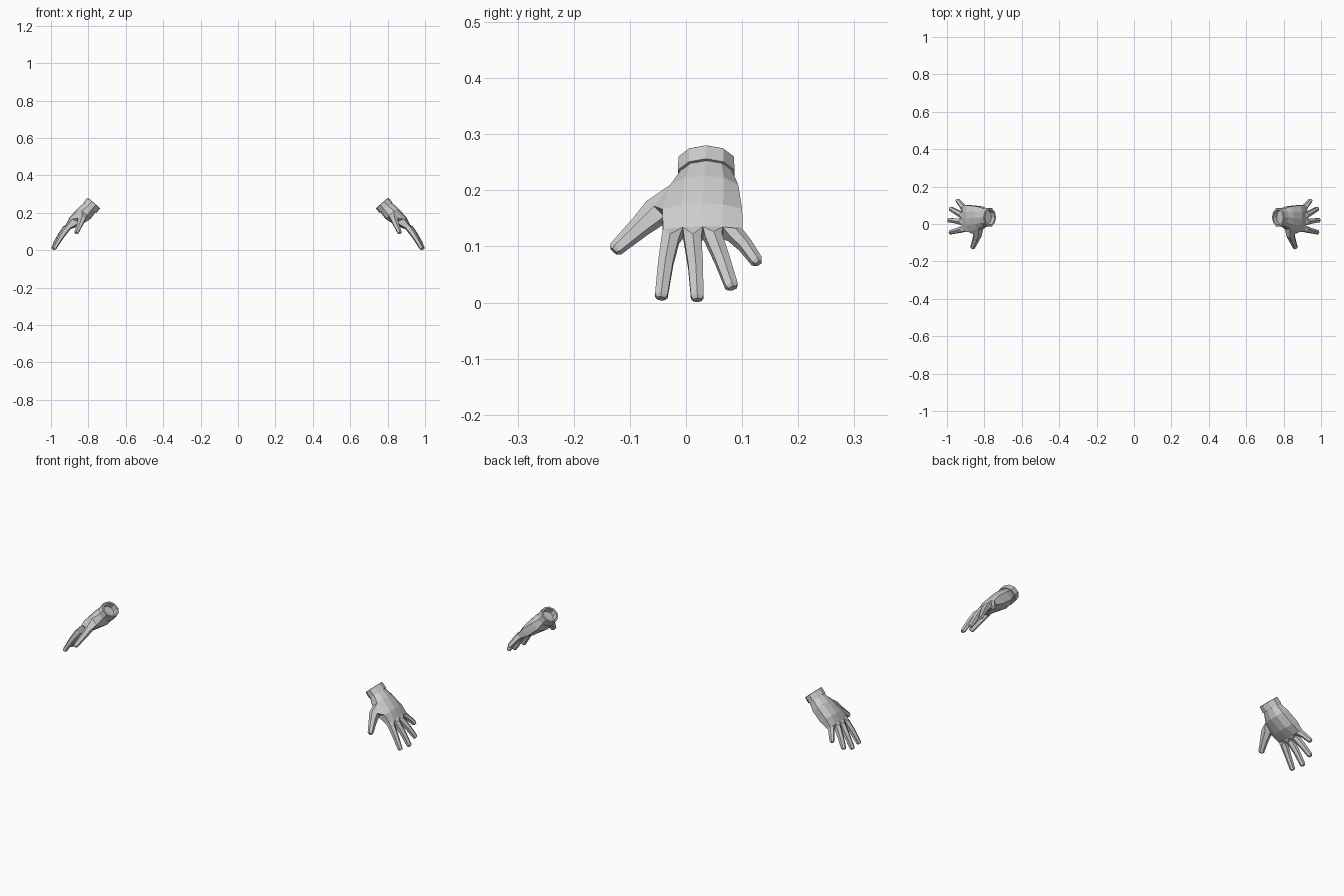
import bpy, bmesh, math
from mathutils import Vector, Matrix

if "Cube" in bpy.data.objects:
    bpy.data.objects.remove(bpy.data.objects["Cube"])

# Hand frame: s runs wrist to fingertip, y across, t out of the back of the hand
S = Vector((0.65, 0, -0.76)).normalized()
T = Vector((0.76, 0, 0.65)).normalized()
FRAME = Matrix((
    (S.x, 0, T.x, 0.77),
    (0, 1, 0, 0),
    (S.z, 0, T.z, 0.253),
    (0, 0, 0, 1)))
UP = Vector((0, 0, 1))


def finish(bm, name):
    """Place the mesh in the world and mirror it to the other side."""
    bm.transform(FRAME)
    bmesh.ops.recalc_face_normals(bm, faces=bm.faces)
    me = bpy.data.meshes.new(name)
    bm.to_mesh(me)
    bm.free()
    ob = bpy.data.objects.new(name, me)
    bpy.context.collection.objects.link(ob)
    ob.modifiers.new("mirror", 'MIRROR').use_mirror_merge = False
    return ob


def bridge(bm, r0, r1, skip=()):
    n = len(r0)
    for k in range(n):
        if k not in skip:
            j = (k + 1) % n
            bm.faces.new((r0[k], r0[j], r1[j], r1[k]))


def finger(bm, quad, path, sizes):
    """Grow a six-sided finger from a four-sided opening along a path."""
    pts = [Vector(p) for p in path]
    end = (pts[-1] - pts[-2]).normalized()
    pts.append(pts[-1] + end * 0.006)
    sizes = sizes + [(sizes[-1][0] * 0.65, sizes[-1][1] * 0.65)]
    rings = []
    for i, (p, (w, h)) in enumerate(zip(pts, sizes)):
        d = (pts[min(i + 1, len(pts) - 1)] - pts[max(i - 1, 0)]).normalized()
        side = UP.cross(d).normalized()
        up = d.cross(side)
        hexagon = [(-1, .5), (0, 1), (1, .5), (1, -.6), (0, -1), (-1, -.6)]
        rings.append([bm.verts.new(p + side * w * a + up * h * b) for a, b in hexagon])
    a, b, c, d = quad
    p = rings[0]
    for f in ((a, p[0], p[1]), (a, p[1], b), (b, p[1], p[2]), (b, p[2], p[3], c),
              (c, p[3], p[4]), (c, p[4], d), (d, p[4], p[5]), (d, p[5], p[0], a)):
        bm.faces.new(f)
    for r0, r1 in zip(rings, rings[1:]):
        bridge(bm, r0, r1)
    bm.faces.new(rings[-1])


# Palm: ten-sided sections from wrist to knuckles (s, y min, y max, t bottom, t top, flatness)
bm = bmesh.new()
sections = [
    (0.026, -0.006, 0.079, -0.038, 0.038, 0.0),
    (0.075, -0.028, 0.093, -0.042, 0.047, 0.4),
    (0.142, -0.042, 0.100, -0.022, 0.049, 0.8),
    (0.187, -0.041, 0.101, 0.003, 0.038, 1.0)]
round_y, flat_y = (-1, -.62, 0, .62, 1), (-1, -.5, 0, .5, 1)
round_t, flat_t = (.31, .81, 1, .81, .31), (.6, .9, 1, .95, .65)
palm = []
for s, y0, y1, t0, t1, f in sections:
    yc, yr, tc, tr = (y0 + y1) / 2, (y1 - y0) / 2, (t0 + t1) / 2, (t1 - t0) / 2
    ys = [yc + yr * (a + (b - a) * f) for a, b in zip(round_y, flat_y)]
    ts = [tr * (a + (b - a) * f) for a, b in zip(round_t, flat_t)]
    ring = [(s, y, tc + t) for y, t in zip(ys, ts)]
    ring += [(s, y, tc - t) for y, t in zip(ys[::-1], ts[::-1])]
    palm.append([bm.verts.new(p) for p in ring])
for i in range(3):
    bridge(bm, palm[i], palm[i + 1], skip=(9,) if i == 1 else ())
bm.faces.new(palm[0])

# Four fingers: index, middle, ring, little
paths = [
    [(.203, -.028, .021), (.252, -.036, .016), (.320, -.044, .004)],
    [(.207, .012, .025), (.262, .017, .019), (.327, .020, .008)],
    [(.203, .049, .026), (.250, .064, .023), (.306, .081, .015)],
    [(.192, .087, .023), (.215, .105, .021), (.249, .126, .016)]]
k = palm[-1]
for j, path in enumerate(paths):
    w = 0.9 if j == 3 else 1.0
    finger(bm, (k[j], k[j + 1], k[8 - j], k[9 - j]), path,
           [(.0155 * w, .018), (.0132 * w, .015), (.0112 * w, .0115)])

# Thumb
a, b = palm[1], palm[2]
finger(bm, (a[0], b[0], b[9], a[9]),
       [(.113, -.053, -.008), (.138, -.081, -.018), (.180, -.125, -.031)],
       [(.024, .020), (.018, .016), (.012, .012)])
finish(bm, "hand")

# Cuff: open ten-sided band with a thick rim
bm = bmesh.new()
profile = [(.034, .039, .034), (.034, .051, .045), (.002, .050, .044),
           (0, .048, .042), (0, .039, .034), (.026, .037, .032)]
rings = []
for s, ry, rt in profile:
    angles = [math.radians(18 + 36 * i) for i in range(10)]
    rings.append([bm.verts.new((s, .036 + ry * math.cos(g) * 1.04, rt * math.sin(g))) for g in angles])
for r0, r1 in zip(rings, rings[1:]):
    bridge(bm, r0, r1)
finish(bm, "wrist_cuff")
